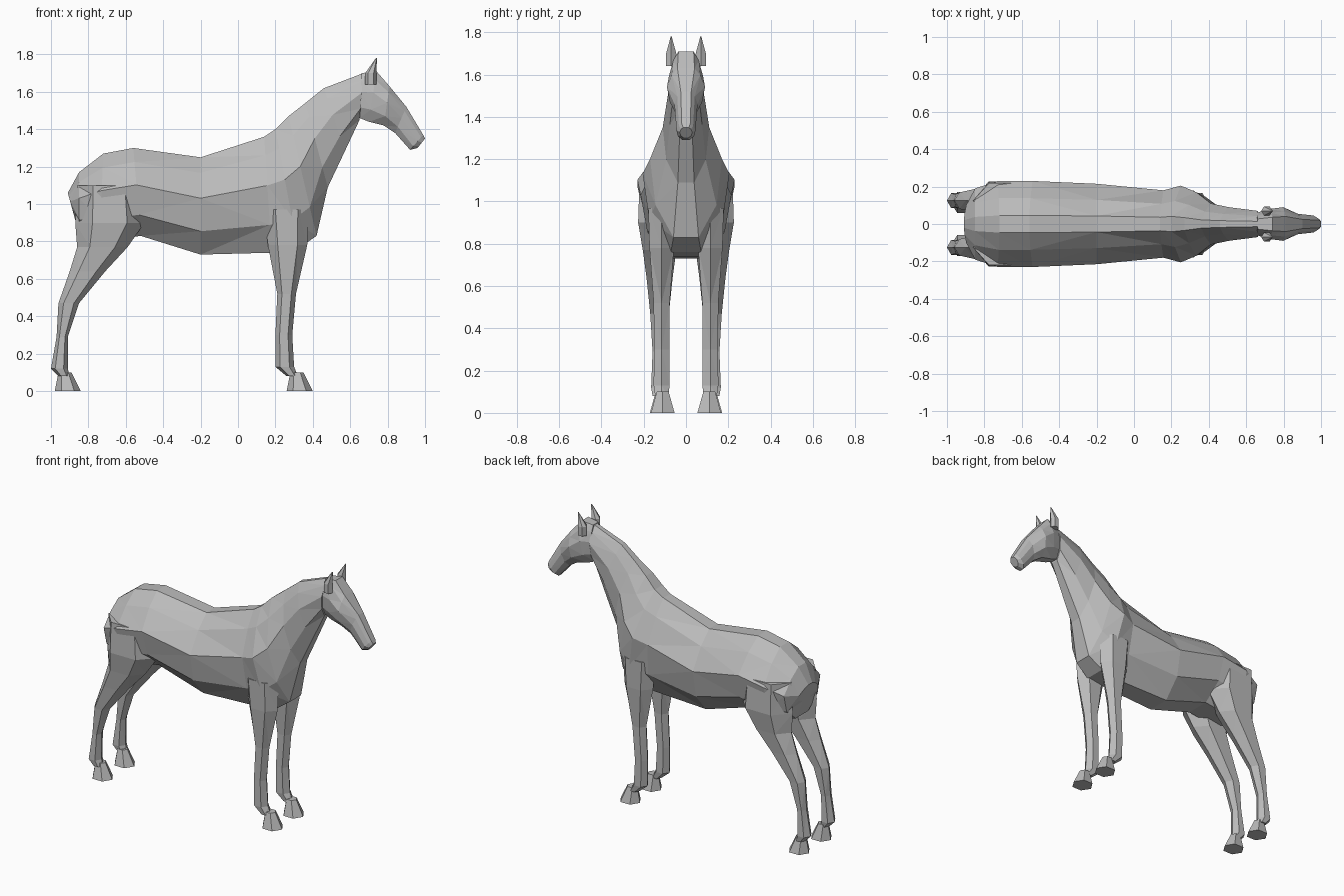
import bpy
import bmesh
import math

default_cube = bpy.data.objects.get("Cube")
if default_cube:
    bpy.data.objects.remove(default_cube, do_unlink=True)

coat = bpy.data.materials.new("grey coat")
coat.use_nodes = True
coat.diffuse_color = (.5, .5, .5, 1)
coat.node_tree.nodes["Principled BSDF"].inputs["Base Color"].default_value = coat.diffuse_color


def loft(name, rings):
    """Skin a list of equal-sized point rings into a faceted closed object."""
    bm = bmesh.new()
    loops = [[bm.verts.new(point) for point in ring] for ring in rings]
    for lower, upper in zip(loops, loops[1:]):
        for i in range(len(lower)):
            j = (i + 1) % len(lower)
            bm.faces.new((lower[i], lower[j], upper[j], upper[i]))
    bm.faces.new(loops[0])
    bm.faces.new(loops[-1])
    bmesh.ops.triangulate(bm, faces=bm.faces[:])
    bmesh.ops.recalc_face_normals(bm, faces=bm.faces[:])
    mesh = bpy.data.meshes.new(name)
    bm.to_mesh(mesh)
    bm.free()
    mesh.materials.append(coat)
    obj = bpy.data.objects.new(name, mesh)
    bpy.context.collection.objects.link(obj)


def section(top_x, top_z, low_x, low_z, width, crest, shoulder):
    """Symmetric section between a top and a bottom point, narrow at both ends."""
    outline = [(0, crest), (.16, shoulder), (.42, 1), (.76, .85), (1, .35)]
    half = [(top_x + (low_x - top_x) * drop, width * share, top_z + (low_z - top_z) * drop)
            for drop, share in outline]
    return half + [(x, -y, z) for x, y, z in reversed(half)]


def limb(name, offset, thickness, spread, rows):
    """Pair of six-sided limbs from (height, back, front) rows; width follows depth."""
    for label, side in (("right", -1), ("left", 1)):
        rings = []
        for height, back, front in rows:
            depth = (front - back) / 2
            width = (thickness + spread * depth) / math.sin(math.pi / 3)
            angles = [math.tau * i / 6 for i in range(6)]
            rings.append([((back + front) / 2 + depth * math.cos(angle),
                           side * offset + width * math.sin(angle),
                           height) for angle in angles])
        loft(label + "_" + name, rings)


def hoof(name, offset, heel):
    """Pair of hooves that flare forward and sideways toward the ground."""
    limb(name, offset, 0, .8, [(.1, heel + .02, heel + .09), (0, heel, heel + .14)])


# Trunk and neck, from the rump forward: top x, top z, bottom x, bottom z, half width
trunk = [
    (-.91, 1.06, -.88, .95, .1),
    (-.85, 1.17, -.85, .84, .19),
    (-.72, 1.27, -.74, .8, .23),
    (-.56, 1.3, -.52, .83, .23),
    (-.2, 1.25, -.2, .73, .215),
    (.14, 1.36, .18, .74, .18),
    (.2, 1.4, .32, .76, .205),
    (.27, 1.47, .42, .83, .17),
    (.36, 1.54, .48, 1.09, .11),
    (.46, 1.62, .57, 1.28, .09),
    (.67, 1.7, .65, 1.45, .07),
]
loft("trunk_and_neck", [section(*row, crest=.2, shoulder=.6) for row in trunk])

# Head, from the poll to the muzzle
head = [
    (.66, 1.7, .65, 1.46, .06),
    (.74, 1.71, .7, 1.44, .08),
    (.81, 1.63, .78, 1.42, .09),
    (.9, 1.52, .84, 1.38, .055),
    (.99, 1.37, .92, 1.29, .045),
    (1, 1.35, .96, 1.3, .03),
]
loft("head", [section(*row, crest=.45, shoulder=.75) for row in head])
limb("ear", .07, 0, .8, [(1.64, .68, .74), (1.7, .68, .74), (1.78, .737, .743)])

# Front legs: height, back, front
limb("front_leg", .115, .02, .36, [
    (.97, .14, .38),
    (.78, .16, .37),
    (.52, .21, .31),
    (.3, .2, .29),
    (.13, .2, .3),
    (.08, .26, .32),
])
hoof("front_hoof", .11, .26)

# Hind legs with the thigh, hock and fetlock
limb("hind_leg", .125, .02, .44, [
    (1.1, -.86, -.52),
    (.9, -.87, -.5),
    (.77, -.86, -.59),
    (.64, -.9, -.71),
    (.47, -.96, -.85),
    (.29, -.97, -.91),
    (.12, -1, -.91),
    (.08, -.96, -.9),
])
hoof("hind_hoof", .115, -.98)
